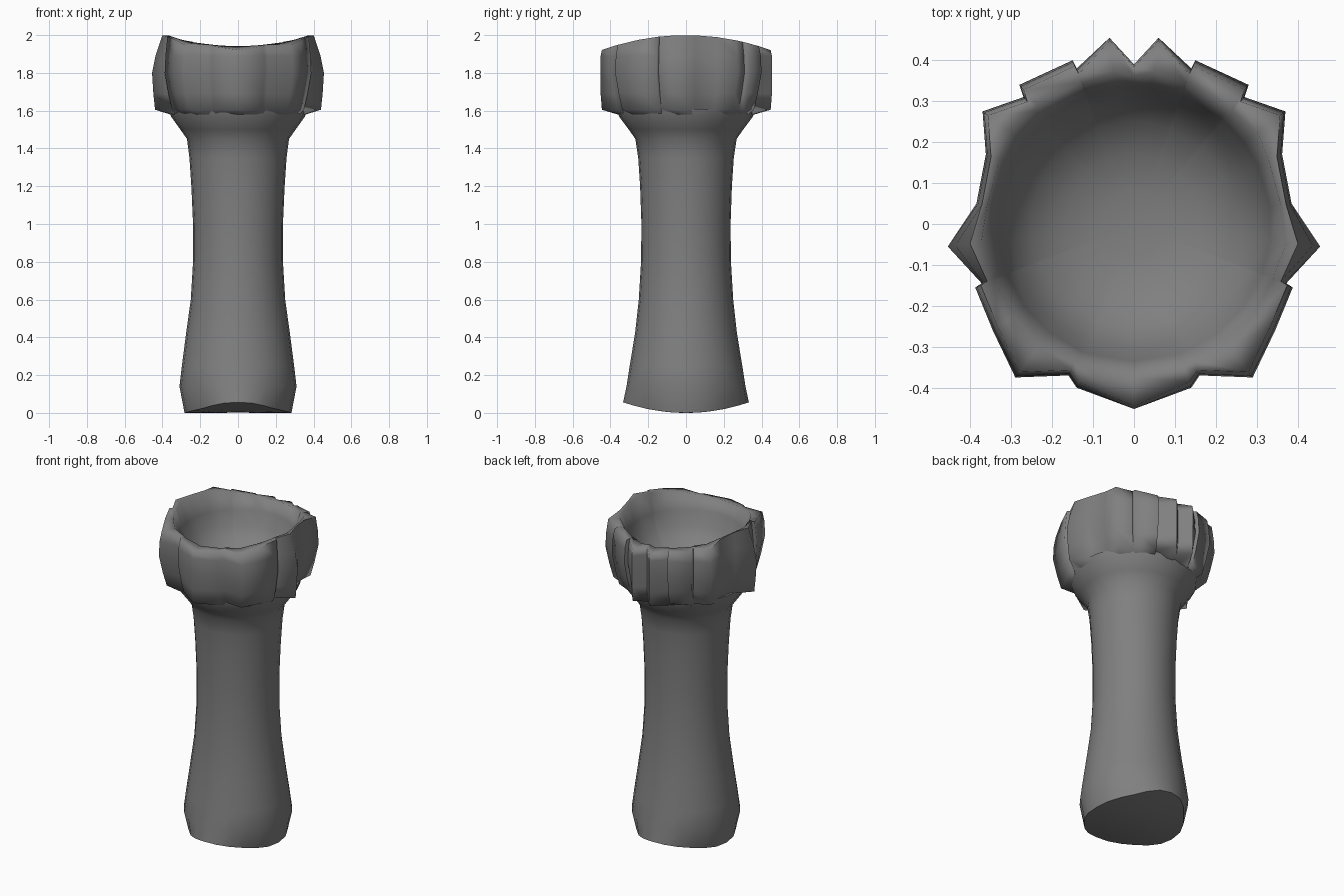
import bpy, bmesh, math

if "Cube" in bpy.data.objects:
    bpy.data.objects.remove(bpy.data.objects["Cube"])

# dark grey stone
stone = bpy.data.materials.new("dark_stone")
stone.diffuse_color = (.215, .215, .215, 1)
stone.use_nodes = True
stone.node_tree.nodes["Principled BSDF"].inputs["Base Color"].default_value = stone.diffuse_color


def loft(name, rings, cap_start=False, cap_end=False, angle=35):
    """Skin a list of equally long point rings."""
    bm = bmesh.new()
    vr = [[bm.verts.new(p) for p in ring] for ring in rings]
    n = len(vr[0])
    for a, b in zip(vr, vr[1:]):
        for i in range(n):
            j = (i + 1) % n
            bm.faces.new((a[i], a[j], b[j], b[i]))
    for on, ring in ((cap_start, vr[0]), (cap_end, vr[-1])):
        if on:
            co = sum((v.co for v in ring), ring[0].co * 0) / n
            c = bm.verts.new(co)
            for i in range(n):
                bm.faces.new((ring[i], ring[(i + 1) % n], c))
    bmesh.ops.recalc_face_normals(bm, faces=bm.faces)
    me = bpy.data.meshes.new(name)
    bm.to_mesh(me)
    bm.free()
    me.materials.append(stone)
    ob = bpy.data.objects.new(name, me)
    bpy.context.collection.objects.link(ob)
    bpy.context.view_layer.objects.active = ob
    ob.select_set(True)
    bpy.ops.object.shade_smooth_by_angle(angle=math.radians(angle))
    ob.select_set(False)
    return ob


# waisted column: (z, half width in x, half depth in y)
N = 24
profile = [(0.14, .31, .315), (0.25, .297, .298), (0.42, .275, .27), (0.6, .25, .25),
           (0.8, .238, .238), (1.0, .238, .236), (1.2, .247, .243), (1.35, .257, .253),
           (1.45, .27, .268), (1.50, .305, .303), (1.57, .355, .355), (1.61, .365, .365)]
angles = [2 * math.pi * i / N for i in range(N)]


def sole(s):
    """Rocker-shaped underside with slightly chipped diagonal corners."""
    pts = []
    for a in angles:
        k = s * (1 - .07 * math.sin(2 * a) ** 4)
        x, y = .283 * k * math.cos(a), .333 * k * math.sin(a)
        pts.append((x, y, 0.055 * (y / 0.33) ** 2))
    return pts


column = [sole(s) for s in (.3, .65, 1)]
column += [[(rx * math.cos(a), ry * math.sin(a), z) for a in angles] for z, rx, ry in profile]
loft("column", column, cap_start=True, cap_end=True, angle=50)

# jagged collar outline, right half from back to front, then mirrored
half = [(0, .39), (.06, .455), (.14, .38), (.15, .40), (.28, .34), (.27, .31), (.37, .275),
        (.362, .17), (.385, .05), (.455, -.055), (.372, -.145), (.388, -.155), (.345, -.26),
        (.29, -.375), (.16, -.37), (.14, -.40), (0, -.452)]
outline = half + [(-x, y) for x, y in reversed(half[1:-1])]


def rim_z(y):
    return 2.0 - 0.08 * (y / 0.45) ** 2


def outer(tip_x, tip_y, rest, z=None):
    """Outline ring: the side, front and back ridges scale apart from the rest."""
    pts = []
    for x, y in outline:
        if abs(x) > .44:
            k = tip_x
        elif abs(x) < .1:
            k = tip_y
        else:
            k = rest
        pts.append((x * k, y * k, rim_z(y * k) if z is None else z))
    return pts


def inner(r, z=None, mix=0):
    pts = []
    for x, y in outline:
        h = math.hypot(x, y)
        k = (r * (1 - mix) + h * mix) / h
        pts.append((x * k, y * k, rim_z(y * k) - 0.005 if z is None else z))
    return pts


# collar wall, rim and hollow bowl in one smooth skin
collar = [inner(.345, 1.575), outer(.965, .985, .90, 1.605), outer(.985, 1, .95, 1.69),
          outer(1, 1, 1, 1.8), outer(.96, 1, .99, 1.89), outer(.88, .985, .965),
          inner(.355, None, .2), inner(.335, 1.87), inner(.305, 1.78), inner(.25, 1.71),
          inner(.17, 1.665), inner(.08, 1.645)]
loft("bowl_collar", collar, cap_end=True, angle=85)
